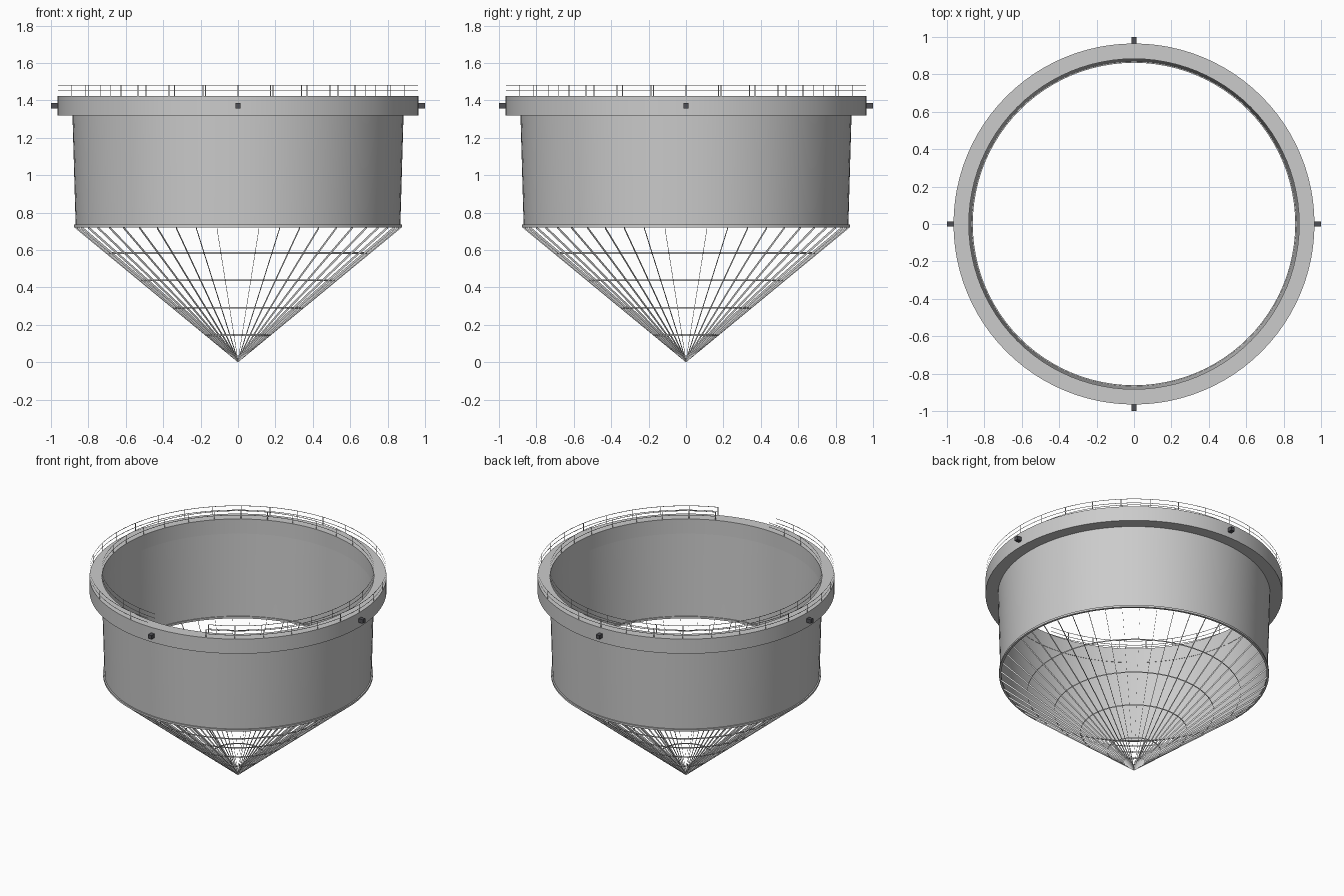
import bpy, bmesh
from math import cos, sin, radians, pi

if "Cube" in bpy.data.objects:
    bpy.data.objects.remove(bpy.data.objects["Cube"])

N = 96


def pt(r, a, z):
    return (r * cos(a), r * sin(a), z)


def finish(name, bm, smooth=None):
    me = bpy.data.meshes.new(name)
    bm.to_mesh(me)
    bm.free()
    ob = bpy.data.objects.new(name, me)
    bpy.context.collection.objects.link(ob)
    if smooth:
        bpy.ops.object.select_all(action='DESELECT')
        ob.select_set(True)
        bpy.context.view_layer.objects.active = ob
        bpy.ops.object.shade_smooth_by_angle(angle=radians(smooth))
    return ob


def lathe(bm, profile, closed=False, a0=0.0, a1=2 * pi, steps=N):
    """Sweep an (r, z) profile around z, fully or along an arc."""
    full = abs(a1 - a0 - 2 * pi) < 1e-6
    cols = [[bm.verts.new(pt(r, a0 + (a1 - a0) * i / steps, z)) for r, z in profile]
            for i in range(steps if full else steps + 1)]
    m = len(profile)
    for i in range(steps):
        c, d = cols[i], cols[(i + 1) % len(cols)]
        for j in range(m if closed else m - 1):
            k = (j + 1) % m
            bm.faces.new((c[j], d[j], d[k], c[k]))


# Top collar
bm = bmesh.new()
lathe(bm, [(0.883, 1.32), (0.965, 1.32), (0.965, 1.425), (0.883, 1.425)], closed=True)
finish("collar", bm, 40)

# Slightly tapered drum wall
bm = bmesh.new()
lathe(bm, [(0.868, 0.735), (0.872, 0.87), (0.885, 1.32)])
finish("drum_wall", bm, 40)

# Narrow rim at the foot of the drum
bm = bmesh.new()
lathe(bm, [(0.862, 0.722), (0.877, 0.722), (0.877, 0.736), (0.862, 0.736)], closed=True)
finish("lower_rim", bm, 40)

# Conical cage: thin upright fins that meet at the tip
H, R, TOP = 0.015, 0.868, 0.73
bm = bmesh.new()
for i in range(48):
    a = 2 * pi * i / 48
    bm.faces.new([bm.verts.new(p) for p in (
        pt(0, a, 0), pt(R, a, TOP - H), pt(R, a, TOP), pt(0, a, H))])
finish("cage_fins", bm)

# Cage hoops
bm = bmesh.new()
for k in range(1, 5):
    z = TOP * k / 5
    r = R * k / 5
    lathe(bm, [(r, z - 0.004), (r, z + 0.005)], steps=48)
finish("cage_hoops", bm)

# Outer and inner guard rails, with an entry gap at the front
STEP = radians(11.25)
for name, r in (("outer", 0.963), ("inner", 0.885)):
    bm = bmesh.new()
    for z in (1.452, 1.482):
        lathe(bm, [(r, z - 0.002), (r, z + 0.002)],
              a0=-6 * STEP, a1=radians(267.5), steps=90)
    finish(name + "_rails", bm)
    bm = bmesh.new()
    for i in range(-6, 24):
        a, w = i * STEP, 0.0025 / r
        bm.faces.new([bm.verts.new(p) for p in (
            pt(r, a - w, 1.425), pt(r, a + w, 1.425),
            pt(r, a + w, 1.484), pt(r, a - w, 1.484))])
    finish(name + "_rail_posts", bm)

# Four dark lugs around the collar
dark = bpy.data.materials.new("dark_grey")
dark.diffuse_color = (0.08, 0.08, 0.09, 1)
dark.use_nodes = True
dark.node_tree.nodes["Principled BSDF"].inputs["Base Color"].default_value = dark.diffuse_color
for i in range(4):
    a = i * pi / 2
    bpy.ops.mesh.primitive_cube_add(size=1, location=pt(0.98, a, 1.372), rotation=(0, 0, a))
    lug = bpy.context.object
    lug.name = "lug_%d" % (i + 1)
    lug.scale = (0.04, 0.028, 0.028)
    lug.data.materials.append(dark)
